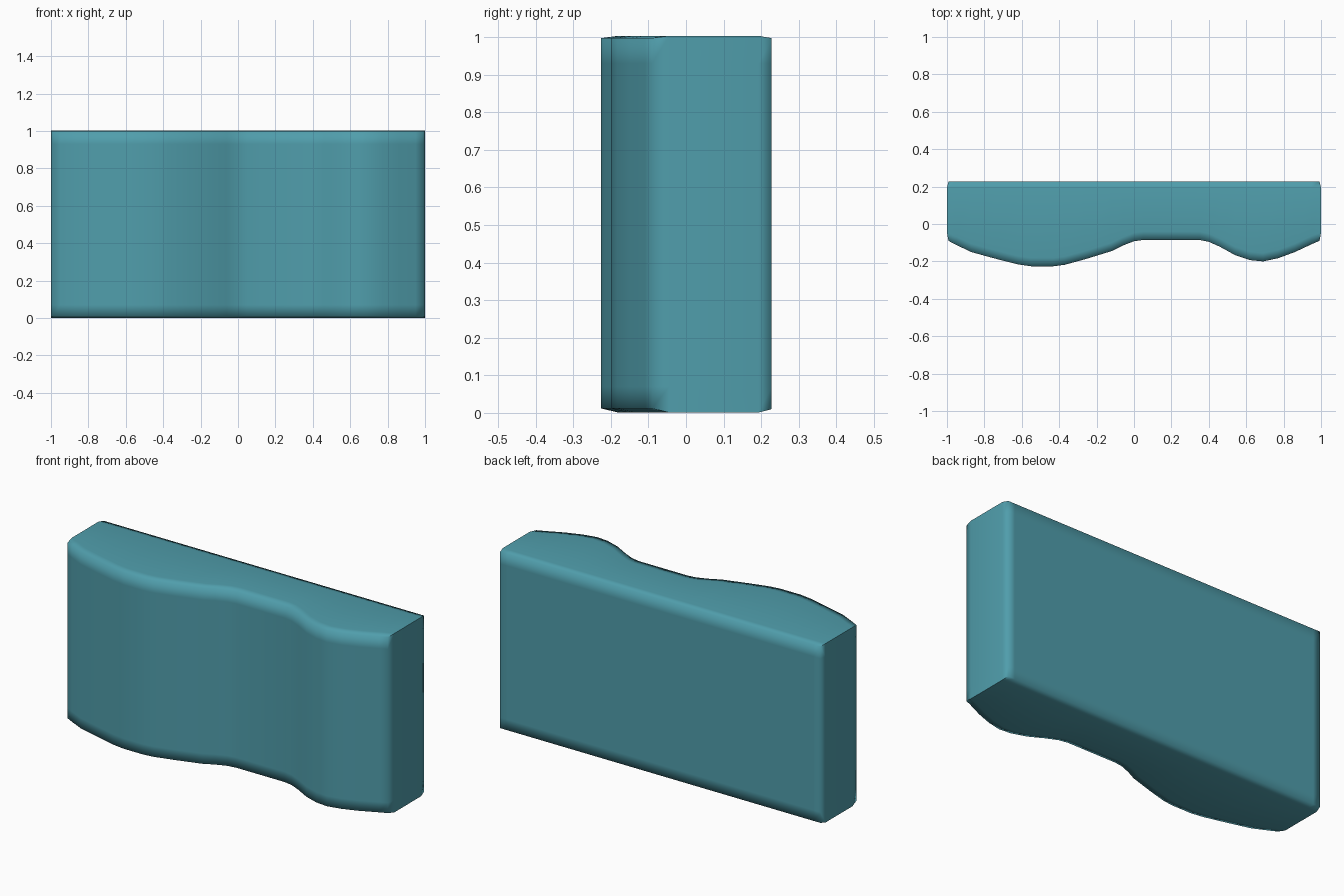
import bpy, bmesh

cube = bpy.data.objects.get("Cube")
if cube:
    bpy.data.objects.remove(cube, do_unlink=True)

mat = bpy.data.materials.new("teal")
mat.use_nodes = True
TEAL = (0.08, 0.34, 0.41, 1)
mat.diffuse_color = TEAL
mat.node_tree.nodes["Principled BSDF"].inputs["Base Color"].default_value = TEAL

# Wavy front edge, from right to left as (x, y)
front = [(-.992, -.09), (-.95, -.112), (-.87, -.15), (-.75, -.183), (-.62, -.216),
         (-.55, -.226), (-.43, -.226), (-.37, -.218), (-.26, -.188), (-.12, -.145),
         (-.06, -.115), (0, -.092), (.05, -.085), (.35, -.085), (.4, -.095),
         (.46, -.122), (.54, -.166), (.62, -.193), (.69, -.2), (.77, -.183),
         (.86, -.15), (.95, -.108), (.992, -.09)]
BACK = .228
LOW, HIGH = .07, .93


def section(y):
    """Front, top, back and bottom of one slice, with slightly crowned ends."""
    a, b = y + .045, BACK - .035
    return [(y, .012), (y, LOW), (y, HIGH), (y, .997),
            (a, 1.003), (b, 1.003),
            (BACK, .997), (BACK, HIGH), (BACK, LOW), (BACK, .01),
            (b, .001), (a, .001)]


bm = bmesh.new()
rings = []
for x, y in front:
    rings.append([bm.verts.new((x, py, pz)) for py, pz in section(y)])

# Body skin between slices
for r, s in zip(rings, rings[1:]):
    for i in range(12):
        j = (i + 1) % 12
        bm.faces.new((r[i], s[i], s[j], r[j]))

# Gently bulged end panels, crisp along top and bottom
for ring, side in ((rings[0], -1), (rings[-1], 1)):
    for i in (4, 5, 10, 11):
        ring[i].co.x = side
    inner = [[bm.verts.new((side, ring[i].co.y, z)) for z in (LOW, HIGH)] for i in (4, 5)]
    columns = [ring[0:4],
               [ring[11], *inner[0], ring[4]],
               [ring[10], *inner[1], ring[5]],
               [ring[9], ring[8], ring[7], ring[6]]]
    for c, d in zip(columns, columns[1:]):
        for k in range(3):
            bm.faces.new((c[k], d[k], d[k + 1], c[k + 1]))
        for k in (0, 3):
            bm.edges.get((c[k], d[k])).smooth = False

bmesh.ops.recalc_face_normals(bm, faces=bm.faces)
for f in bm.faces:
    f.smooth = True

mesh = bpy.data.meshes.new("wavy_cushion")
bm.to_mesh(mesh)
bm.free()
mesh.materials.append(mat)
cushion = bpy.data.objects.new("wavy_cushion", mesh)
bpy.context.collection.objects.link(cushion)
